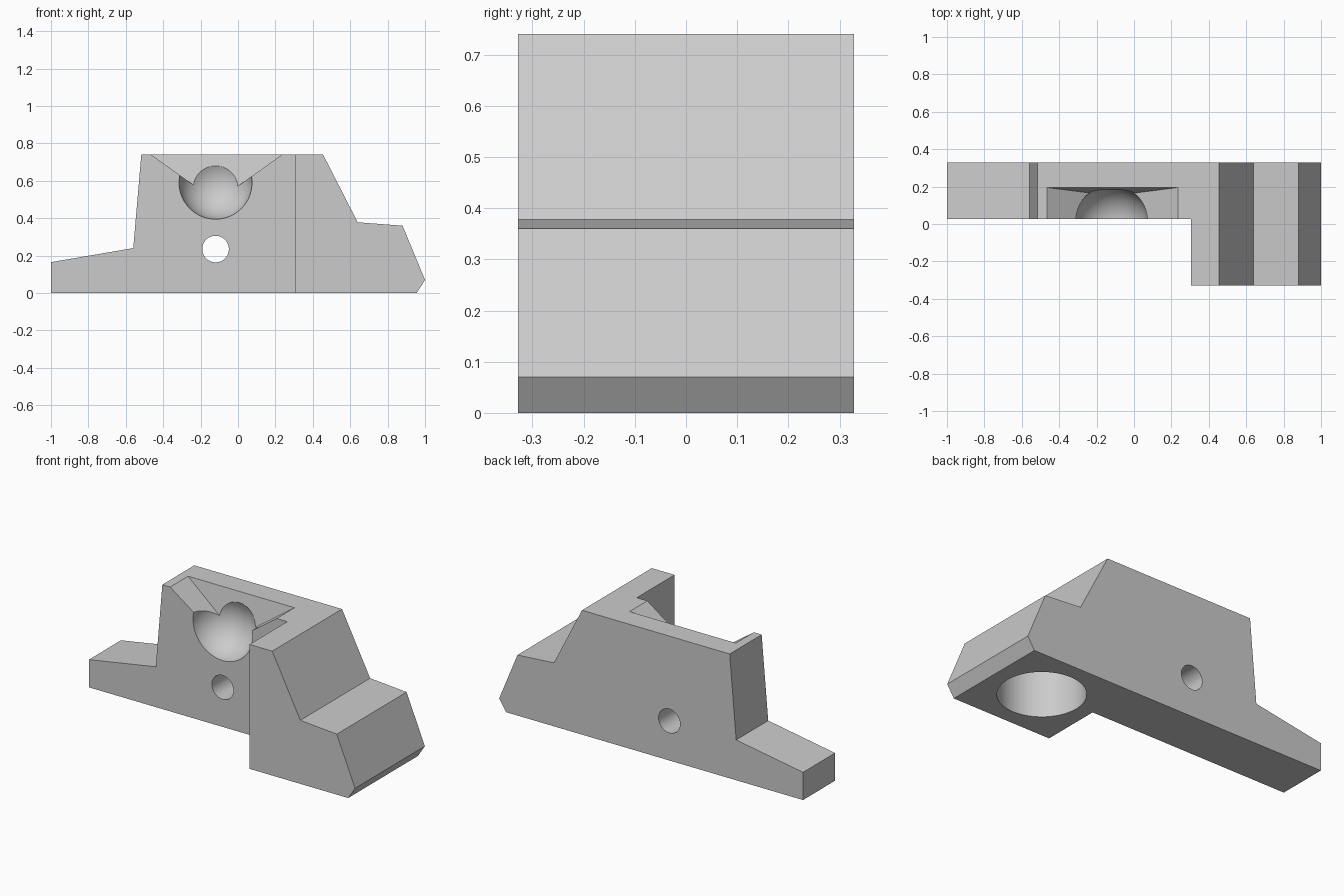
import bpy, bmesh, math
from mathutils import Matrix, Vector

cube = bpy.data.objects.get("Cube")
if cube:
    bpy.data.objects.remove(cube, do_unlink=True)

gray = bpy.data.materials.new("plain gray")
gray.use_nodes = True
color = (0.6, 0.6, 0.6, 1)
gray.diffuse_color = color
gray.node_tree.nodes["Principled BSDF"].inputs["Base Color"].default_value = color


def make_object(name, bm, smooth=False):
    bmesh.ops.recalc_face_normals(bm, faces=bm.faces)
    for face in bm.faces:
        face.smooth = smooth
    mesh = bpy.data.meshes.new(name)
    bm.to_mesh(mesh)
    bm.free()
    mesh.materials.append(gray)
    obj = bpy.data.objects.new(name, mesh)
    bpy.context.collection.objects.link(obj)
    return obj


def prism(name, front, back):
    """Solid between two matching outlines."""
    bm = bmesh.new()
    a = [bm.verts.new(p) for p in front]
    b = [bm.verts.new(p) for p in back]
    bm.faces.new(a)
    bm.faces.new(b[::-1])
    for i in range(len(a)):
        j = (i + 1) % len(a)
        bm.faces.new((a[i], b[i], b[j], a[j]))
    return make_object(name, bm)


def cylinder(name, center, radius, depth, axis):
    bm = bmesh.new()
    turn = Vector((0, 0, 1)).rotation_difference(Vector(axis)).to_matrix().to_4x4()
    bmesh.ops.create_cone(bm, cap_ends=True, segments=64, radius1=radius,
                          radius2=radius, depth=depth,
                          matrix=Matrix.Translation(center) @ turn)
    return make_object(name, bm)


# Side outline swept through the full depth
outline = [(-1, 0), (0.955, 0), (1, 0.07), (0.88, 0.36), (0.64, 0.378),
           (0.455, 0.74), (-0.517, 0.74), (-0.56, 0.24), (-1, 0.165)]
body = prism("stepped_block", [(x, -0.328, z) for x, z in outline],
             [(x, 0.328, z) for x, z in outline])

# Corner notch that leaves the thin wall
notch = [(-1.2, -0.2), (0.305, -0.2), (0.305, 1), (-1.2, 1)]
corner = prism("corner_cutter", [(x, -0.6, z) for x, z in notch],
               [(x, 0.027, z) for x, z in notch])

# V-shaped opening with a leaning back face
vee = [(-0.115, 0.49), (0.445, 0.89), (-0.675, 0.89)]
opening = prism("vee_cutter", [(x, -0.2, z) for x, z in vee],
                [(x, 0.195 + 0.18 * (z - 0.74), z) for x, z in vee])

# Ball socket
bm = bmesh.new()
bmesh.ops.create_uvsphere(bm, u_segments=64, v_segments=32, radius=0.196,
                          matrix=Matrix.Translation((-0.12, 0.01, 0.59))
                          @ Matrix.Rotation(math.pi / 2, 4, "X"))
socket = make_object("socket_cutter", bm)

# Through hole in the wall and blind hole under the block
through = cylinder("through_hole_cutter", (-0.12, 0.2, 0.235), 0.071, 1, (0, 1, 0))
blind = cylinder("blind_hole_cutter", (0.63, 0, 0.07), 0.235, 0.4, (0, 0, 1))

bpy.context.view_layer.objects.active = body
for cutter in (corner, opening, socket, through, blind):
    cutter.hide_render = True
    mod = body.modifiers.new(cutter.name, "BOOLEAN")
    mod.operation = "DIFFERENCE"
    mod.solver = "EXACT"
    mod.object = cutter
    bpy.ops.object.modifier_apply(modifier=mod.name)
    bpy.data.objects.remove(cutter, do_unlink=True)

bpy.ops.object.select_all(action="DESELECT")
body.select_set(True)
bpy.ops.object.shade_smooth_by_angle(angle=math.radians(20))
